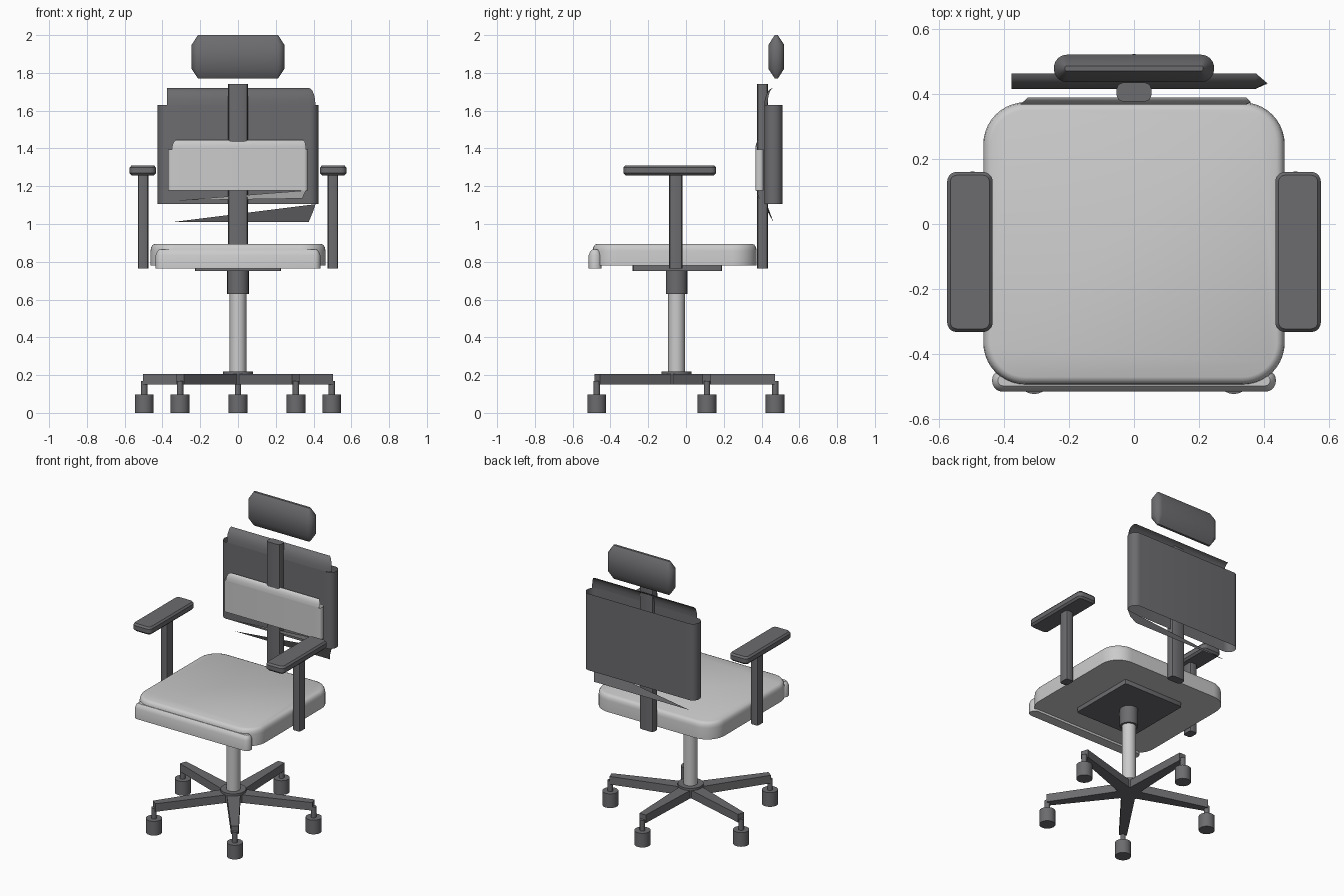
import bpy, bmesh
from math import sin, cos, pi, radians
from mathutils import Vector

if "Cube" in bpy.data.objects:
    bpy.data.objects.remove(bpy.data.objects["Cube"])

dark = bpy.data.materials.new("dark_grey")
dark.diffuse_color = (0.15, 0.15, 0.16, 1)
dark.use_nodes = True
dark.node_tree.nodes["Principled BSDF"].inputs["Base Color"].default_value = dark.diffuse_color
light = bpy.data.materials.new("light_grey")
light.diffuse_color = (0.6, 0.6, 0.6, 1)
light.use_nodes = True
light.node_tree.nodes["Principled BSDF"].inputs["Base Color"].default_value = light.diffuse_color


def finish(name, bm, mat, angle=35, solid=True):
    if solid:
        bmesh.ops.recalc_face_normals(bm, faces=bm.faces)
    me = bpy.data.meshes.new(name)
    bm.to_mesh(me)
    bm.free()
    me.materials.append(mat)
    ob = bpy.data.objects.new(name, me)
    bpy.context.collection.objects.link(ob)
    bpy.ops.object.select_all(action='DESELECT')
    ob.select_set(True)
    bpy.context.view_layer.objects.active = ob
    bpy.ops.object.shade_smooth_by_angle(angle=radians(angle))
    return ob


def plan(hx, hy, r, n):
    """Rounded rectangle outline, counter-clockwise."""
    pts = []
    for k, (sx, sy) in enumerate([(1, 1), (-1, 1), (-1, -1), (1, -1)]):
        for i in range(n + 1):
            a = pi / 2 * (k + i / n)
            pts.append((sx * (hx - r) + r * cos(a), sy * (hy - r) + r * sin(a)))
    return pts


def slab(name, x, y, hx, hy, r, levels, mat, n=5, caps=True):
    """Stack of rounded rectangles; levels are (z, inset)."""
    bm = bmesh.new()
    rings = [[bm.verts.new((x + px, y + py, z))
              for px, py in plan(hx - ins, hy - ins, max(r - ins, 0.004), n)]
             for z, ins in levels]
    m = len(rings[0])
    for a, b in zip(rings, rings[1:]):
        for i in range(m):
            j = (i + 1) % m
            bm.faces.new((a[i], a[j], b[j], b[i]))
    if caps:
        bm.faces.new(rings[0][::-1])
        bm.faces.new(rings[-1])
    return finish(name, bm, mat)


def cyl(name, x, y, r, z0, z1, mat, seg=24):
    bm = bmesh.new()
    bmesh.ops.create_cone(bm, cap_ends=True, segments=seg, radius1=r, radius2=r, depth=z1 - z0)
    bmesh.ops.translate(bm, verts=bm.verts, vec=(x, y, (z0 + z1) / 2))
    return finish(name, bm, mat)


def sheet(name, rows, mat):
    """Open surface through equal-length rows of points."""
    bm = bmesh.new()
    vs = [[bm.verts.new(p) for p in row] for row in rows]
    for a, b in zip(vs, vs[1:]):
        for i in range(len(a) - 1):
            bm.faces.new((a[i], a[i + 1], b[i + 1], b[i]))
    return finish(name, bm, mat, 60, solid=False)


def sliver(name, pts, mat):
    bm = bmesh.new()
    bm.faces.new([bm.verts.new(p) for p in pts])
    return finish(name, bm, mat, solid=False)


CY, R = -0.05, 0.525

# five-star base with casters
for k in range(5):
    a = radians(90 + 72 * k)
    d, s = Vector((cos(a), sin(a), 0)), Vector((-sin(a), cos(a), 0))
    o = Vector((0, CY, 0))
    bm = bmesh.new()
    foot = [o - s * 0.045, o + d * 0.52 - s * 0.024, o + d * 0.52 + s * 0.024, o + s * 0.045]
    lo = [bm.verts.new(p + Vector((0, 0, 0.15))) for p in foot]
    hi = [bm.verts.new(p + Vector((0, 0, 0.205))) for p in foot]
    bm.faces.new(lo[::-1])
    bm.faces.new(hi)
    for i in range(4):
        j = (i + 1) % 4
        bm.faces.new((lo[i], lo[j], hi[j], hi[i]))
    finish(f"base_arm_{k}", bm, dark)
    c = o + d * R
    c = o + d * (R - 0.003)
    cyl(f"caster_{k}", c.x, c.y, 0.05, 0, 0.097, dark)
    cyl(f"caster_stem_{k}", c.x, c.y, 0.017, 0.09, 0.17, dark, 12)

# gas column
cyl("base_hub", 0, CY, 0.08, 0.15, 0.22, dark, 32)
cyl("column", 0, CY, 0.044, 0.2, 0.66, light)
cyl("column_sleeve", 0, CY, 0.057, 0.63, 0.76, dark)
slab("seat_plate", 0, -0.046, 0.228, 0.236, 0.01, [(0.75, 0), (0.782, 0)], dark, 2)

# seat cushion and front lip
seat_levels = [(0.78, 0)] + [(0.858 + 0.037 * sin(t), 0.024 * (1 - cos(t)))
                             for t in (0, pi / 6, pi / 3, pi / 2)]
slab("seat", 0, -0.06, 0.463, 0.434, 0.13, seat_levels, light, 10)
slab("seat_front_lip", 0, -0.481, 0.436, 0.034, 0.033,
     [(0.765, 0), (0.835, 0), (0.855, 0.008), (0.865, 0.018)], light)

# armrests
for sx, side in ((-1, "left"), (1, "right")):
    slab(f"arm_post_{side}", sx * 0.502, -0.054, 0.028, 0.035, 0.013,
         [(0.765, 0), (1.265, 0)], dark, 2)
    slab(f"arm_pad_{side}", sx * 0.504, -0.086, 0.07, 0.246, 0.03,
         [(1.257, 0.012), (1.269, 0), (1.298, 0), (1.31, 0.01)], dark)

# spine
slab("spine", 0, 0.405, 0.053, 0.029, 0.018, [(0.765, 0), (1.74, 0)], dark, 2)

# backrest: open shell, curved front flap above, thin sliver below
slab("backrest_shell", 0, 0.463, 0.425, 0.048, 0.046, [(1.105, 0), (1.63, 0)], dark, 6, caps=False)
arc = [pi / 2 * i / 5 for i in range(6)]
rows = []
for t in arc:
    u = 1 - cos(t)
    y, z = 0.415 + 0.048 * u, 1.63 + 0.09 * sin(t)
    rows.append([(-0.376, y, z), (0.374, y, z), (0.41 - 0.036 * u, 0.432 + 0.031 * u, z)])
sheet("backrest_top_flap", rows, dark)
sliver("backrest_bottom_sliver",
       [(-0.35, 0.463, 1.01), (0.374, 0.463, 1.01), (0.395, 0.435, 1.06), (0.41, 0.428, 1.105)], dark)

# lumbar cushion, same construction
slab("lumbar_shell", 0, 0.389, 0.37, 0.022, 0.02, [(1.178, 0), (1.395, 0)], light, 6, caps=False)
rows = []
for t in arc:
    u = 1 - cos(t)
    y, z = 0.367 + 0.022 * u, 1.395 + 0.05 * sin(t)
    rows.append([(-0.35 + 0.025 * u, y, z), (0.345, y, z), (0.36 - 0.015 * u, 0.374 + 0.015 * u, z)])
sheet("lumbar_top_flap", rows, light)
sliver("lumbar_bottom_sliver",
       [(-0.32, 0.389, 1.125), (0.34, 0.389, 1.135), (0.36, 0.374, 1.178)], light)

# headrest
slab("headrest", 0, 0.478, 0.246, 0.042, 0.04,
     [(1.77, 0.034), (1.822, 0), (1.948, 0), (2.0, 0.034)], dark, 6)
